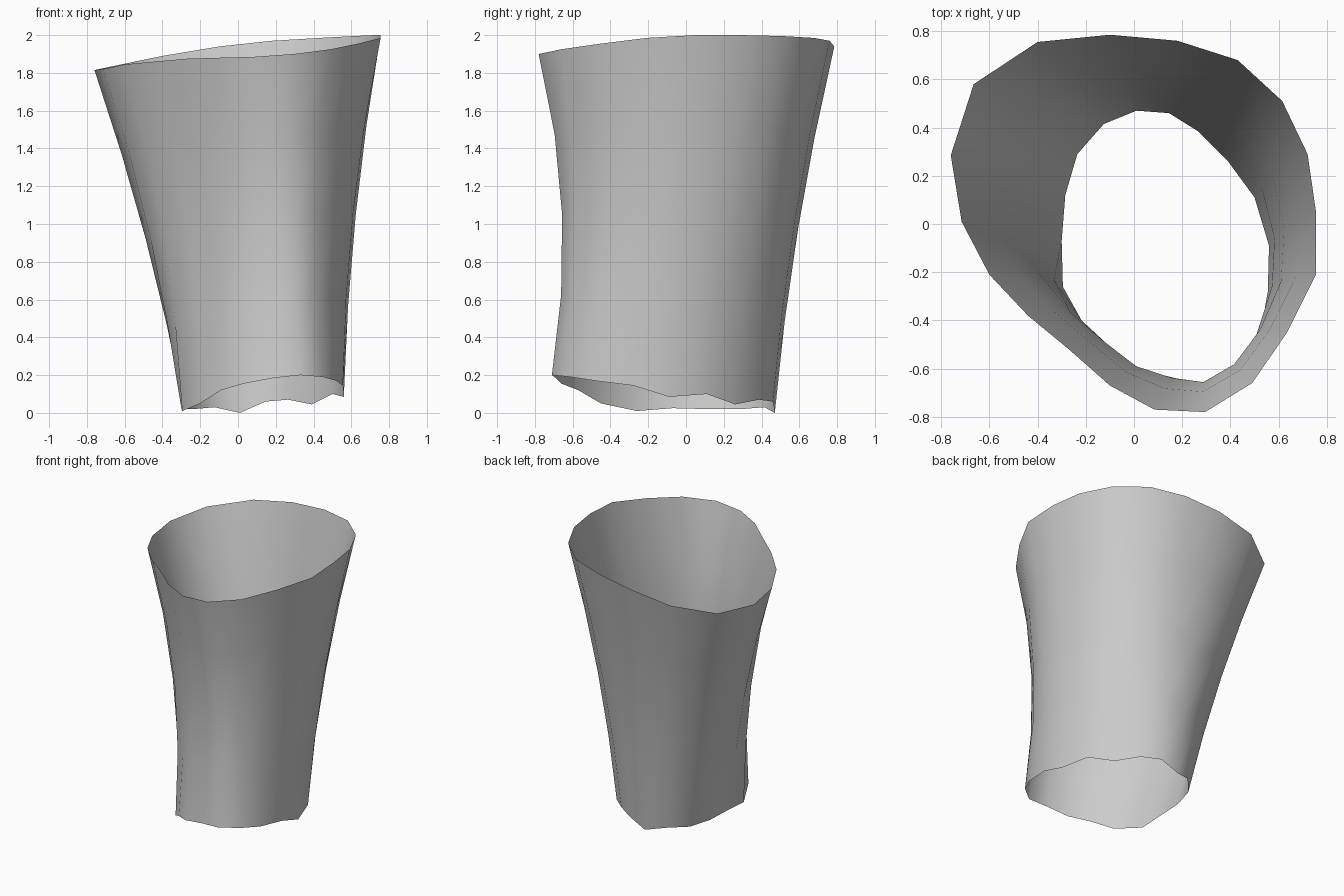
import bpy, bmesh
from mathutils import Vector

# Rim outlines, both running clockwise from the back
TOP = [(-.10, .785, 1.94), (.18, .76, 1.97), (.43, .68, 1.985), (.615, .51, 1.995),
       (.72, .29, 2.0), (.755, .05, 2.0), (.755, -.21, 1.985), (.635, -.45, 1.955),
       (.49, -.66, 1.925), (.295, -.78, 1.9), (.085, -.77, 1.885), (-.10, -.67, 1.88),
       (-.27, -.52, 1.875), (-.44, -.38, 1.86), (-.60, -.21, 1.845), (-.715, .01, 1.82),
       (-.76, .285, 1.815), (-.665, .58, 1.835), (-.40, .755, 1.89)]
BOTTOM = [(.01, .47, 0), (.145, .46, .06), (.265, .385, .07), (.39, .26, .045),
          (.50, .11, .10), (.56, -.09, .085), (.555, -.28, .145), (.52, -.48, .17),
          (.45, -.61, .19), (.33, -.71, .20), (.19, -.69, .185), (.03, -.66, .155),
          (-.09, -.57, .12), (-.20, -.45, .05), (-.295, -.26, .01), (-.30, -.07, .025),
          (-.285, .12, .02), (-.235, .29, .02), (-.125, .415, .03)]
LEVELS = 4
N = len(TOP)


def ring(t):
    """Blend between the rims, pinched inward at mid height, most at the front."""
    pts = [Vector(b).lerp(Vector(a), t) for a, b in zip(TOP, BOTTOM)]
    pinch = 4 * t * (1 - t)
    out = []
    for i, p in enumerate(pts):
        along = pts[(i + 1) % N] - pts[i - 1]
        normal = Vector((-along.y, along.x, 0)).normalized()
        out.append(p - normal * pinch * (.035 + .06 * max(0, -normal.y)))
    return out


# Open flared sleeve
bm = bmesh.new()
rings = [[bm.verts.new(p) for p in ring(k / LEVELS)] for k in range(LEVELS + 1)]
for low, high in zip(rings, rings[1:]):
    for i in range(N):
        j = (i + 1) % N
        bm.faces.new((low[j], low[i], high[i], high[j])).smooth = True
mesh = bpy.data.meshes.new("sleeve")
bm.to_mesh(mesh)
bm.free()
sleeve = bpy.data.objects.new("sleeve", mesh)
bpy.context.collection.objects.link(sleeve)
